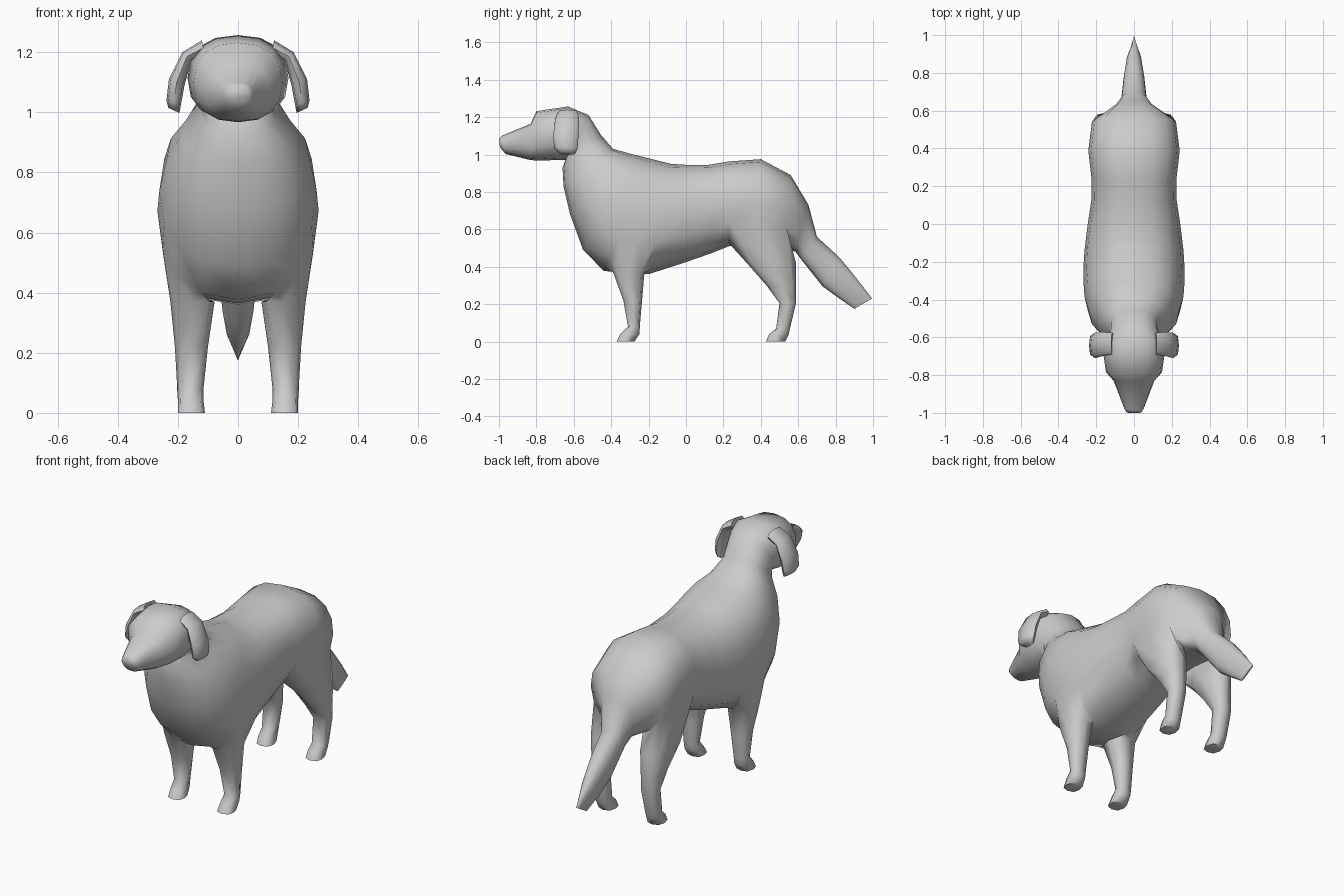
import bpy, bmesh, math
from mathutils import Vector

if "Cube" in bpy.data.objects:
    bpy.data.objects.remove(bpy.data.objects["Cube"])

N = 16  # sides of the body section
coat = bpy.data.materials.new("grey_coat")
coat.diffuse_color = (0.6, 0.6, 0.6, 1)
coat.use_nodes = True
coat.node_tree.nodes["Principled BSDF"].inputs["Base Color"].default_value = coat.diffuse_color


def section(top, bottom, half_width):
    """Rounded section spanning a top and bottom (y, z) point; index 0 is the bottom."""
    t, b = Vector((0, *top)), Vector((0, *bottom))
    mid, half = (t + b) / 2, (t - b) / 2
    power = lambda v: math.copysign(abs(v) ** 0.85, v)
    pts = []
    for k in range(N):
        a = 2 * math.pi * k / N
        pts.append(mid - half * power(math.cos(a)) + Vector((half_width * power(math.sin(a)), 0, 0)))
    return pts


def box_ring(side, x0, x1, y0, y1, z0, z1=None):
    """Eight-point rounded ring from inner x0 to outer x1, front y0 to back y1."""
    z1 = z0 if z1 is None else z1
    c = 0.78
    uv = [(-c, -c), (0, -1), (c, -c), (1, 0), (c, c), (0, 1), (-c, c), (-1, 0)]
    return [(side * ((x0 + x1) + u * (x1 - x0)) / 2, ((y0 + y1) + v * (y1 - y0)) / 2,
             (z0 + z1) / 2 + u * (z1 - z0) / 2) for u, v in uv]


def skin(bm, a, b):
    n = len(a)
    for k in range(n):
        bm.faces.new((a[k], a[(k + 1) % n], b[(k + 1) % n], b[k]))


def add_ring(bm, pts):
    return [bm.verts.new(p) for p in pts]


def finish(bm, name):
    bmesh.ops.recalc_face_normals(bm, faces=bm.faces)
    mesh = bpy.data.meshes.new(name)
    bm.to_mesh(mesh)
    bm.free()
    mesh.materials.append(coat)
    obj = bpy.data.objects.new(name, mesh)
    bpy.context.collection.objects.link(obj)
    bpy.ops.object.select_all(action='DESELECT')
    obj.select_set(True)
    bpy.context.view_layer.objects.active = obj
    bpy.ops.object.shade_smooth_by_angle(angle=math.radians(65))


# Nose to tail: top (y, z), bottom (y, z), half width
spine = [
    ((-1.0, 1.085), (-0.995, 1.04), 0.04),      # nose
    ((-0.985, 1.10), (-0.965, 1.003), 0.052),
    ((-0.83, 1.165), (-0.83, 0.97), 0.108),     # muzzle
    ((-0.80, 1.232), (-0.77, 0.967), 0.148),    # brow
    ((-0.63, 1.257), (-0.67, 0.972), 0.168),    # crown
    ((-0.52, 1.21), (-0.645, 0.97), 0.13),
    ((-0.455, 1.105), (-0.66, 0.93), 0.13),     # neck
    ((-0.39, 1.03), (-0.655, 0.83), 0.185),
    ((-0.30, 1.005), (-0.62, 0.68), 0.238),     # chest
    ((-0.22, 0.985), (-0.55, 0.49), 0.262),
    ((-0.16, 0.97), (-0.44, 0.378), 0.268),     # front leg opening
    ((-0.12, 0.96), (-0.32, 0.365), 0.267),
    ((-0.08, 0.95), (-0.20, 0.36), 0.262),
    ((0.0, 0.945), (0.0, 0.425), 0.245),        # belly
    ((0.12, 0.945), (0.13, 0.47), 0.226),
    ((0.23, 0.963), (0.23, 0.51), 0.224),       # hind leg opening
    ((0.40, 0.975), (0.38, 0.52), 0.242),
    ((0.56, 0.89), (0.53, 0.50), 0.222),
    ((0.655, 0.73), (0.585, 0.48), 0.10),       # rump
    ((0.70, 0.56), (0.615, 0.44), 0.068),       # tail
    ((0.82, 0.45), (0.73, 0.295), 0.055),
    ((0.91, 0.34), (0.82, 0.23), 0.04),
    ((0.995, 0.23), (0.90, 0.175), 0.004),
]
FRONT, HIND = 10, 15  # first ring of each leg opening

# Legs: inner x, outer x, front y, back y, height (and outer height)
front_leg = [
    (0.078, 0.225, -0.39, -0.222, 0.37),
    (0.10, 0.21, -0.335, -0.235, 0.22),
    (0.115, 0.202, -0.31, -0.247, 0.08),
    (0.115, 0.20, -0.35, -0.248, 0.042),
    (0.11, 0.20, -0.372, -0.275, 0.0),
]
hind_leg = [
    (0.085, 0.228, 0.325, 0.588, 0.42),
    (0.10, 0.212, 0.43, 0.588, 0.30),
    (0.11, 0.206, 0.50, 0.588, 0.205),
    (0.115, 0.202, 0.482, 0.556, 0.07),
    (0.115, 0.20, 0.445, 0.55, 0.04),
    (0.11, 0.20, 0.428, 0.53, 0.0),
]

# Body with head, tail and legs as one continuous skin
bm = bmesh.new()
rings = [add_ring(bm, section(*s)) for s in spine]
leg_sides = (1, 2, N - 3, N - 2)
for i in range(len(rings) - 1):
    for k in range(N):
        if i in (FRONT, FRONT + 1, HIND, HIND + 1) and k in leg_sides:
            continue
        q = (k + 1) % N
        bm.faces.new((rings[i][k], rings[i][q], rings[i + 1][q], rings[i + 1][k]))
bm.faces.new(rings[0])
bm.faces.new(rings[-1])
for start, leg in ((FRONT, front_leg), (HIND, hind_leg)):
    for side in (1, -1):
        rim = [(0, 1), (0, 2), (0, 3), (1, 3), (2, 3), (2, 2), (2, 1), (1, 1)]
        previous = [rings[start + i][k * side % N] for i, k in rim]
        for row in leg:
            ring = add_ring(bm, box_ring(side, *row))
            skin(bm, previous, ring)
            previous = ring
        bm.faces.new(previous)
# Drop the vertices left loose inside the leg openings
bmesh.ops.delete(bm, geom=[v for v in bm.verts if not v.link_faces], context='VERTS')
finish(bm, "dog_body")

# Hanging ears, thin flaps folded out from the crown
ear = [
    (0.11, 0.12, -0.69, -0.575, 1.19, 1.24),
    (0.155, 0.185, -0.70, -0.572, 1.172, 1.20),
    (0.178, 0.23, -0.71, -0.575, 1.09, 1.11),
    (0.19, 0.238, -0.705, -0.58, 1.025, 1.04),
    (0.195, 0.232, -0.675, -0.59, 0.998, 1.015),
]
for side, name in ((1, "ear_left"), (-1, "ear_right")):
    bm = bmesh.new()
    loops = [add_ring(bm, box_ring(side, *row)) for row in ear]
    for a, b in zip(loops, loops[1:]):
        skin(bm, a, b)
    bm.faces.new(loops[0])
    bm.faces.new(loops[-1])
    finish(bm, name)
